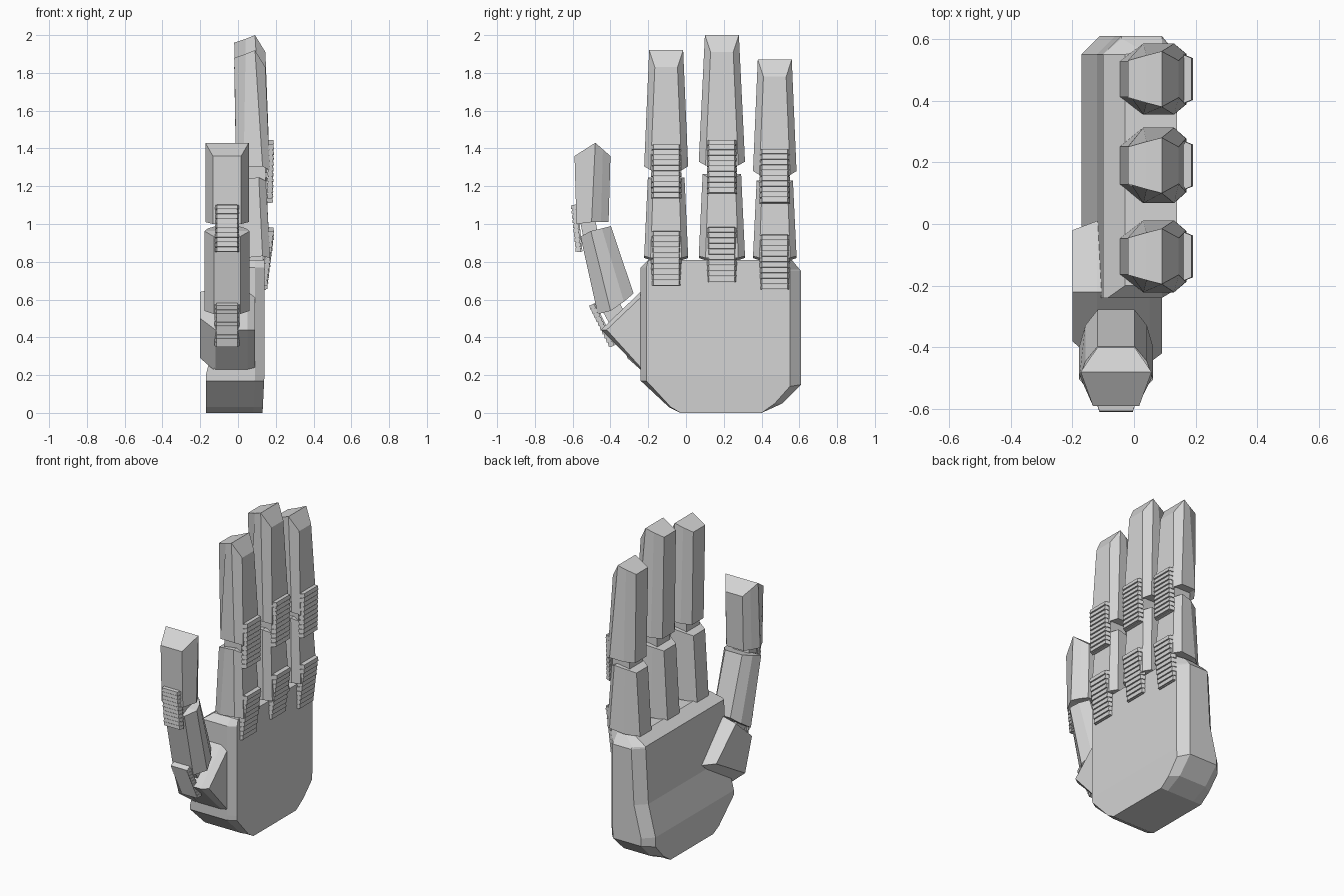
import bpy, bmesh, math
from mathutils import Vector, Matrix

if "Cube" in bpy.data.objects:
    bpy.data.objects.remove(bpy.data.objects["Cube"])

grey = bpy.data.materials.new("light_grey")
grey.diffuse_color = (0.66, 0.66, 0.66, 1)
grey.use_nodes = True
grey.node_tree.nodes["Principled BSDF"].inputs["Base Color"].default_value = grey.diffuse_color


def finish(name, bm):
    bmesh.ops.recalc_face_normals(bm, faces=bm.faces)
    me = bpy.data.meshes.new(name)
    bm.to_mesh(me)
    bm.free()
    me.materials.append(grey)
    ob = bpy.data.objects.new(name, me)
    bpy.context.collection.objects.link(ob)
    return ob


def frame(origin, out, along):
    """Matrix with local x = outward (knuckle side), z = along the finger."""
    along = Vector(along).normalized()
    out = Vector(out)
    out = (out - along * out.dot(along)).normalized()
    side = along.cross(out)
    m = Matrix((out, side, along)).transposed().to_4x4()
    m.translation = origin
    return m


def bridge(bm, rings):
    """Skin a list of equal-length vertex rings."""
    for a, b in zip(rings, rings[1:]):
        n = len(a)
        for i in range(n):
            j = (i + 1) % n
            bm.faces.new((a[i], a[j], b[j], b[i]))


def segment(name, mat, base, tip):
    """Faceted finger bone; each end is four mirrored points (out, half width, along)."""
    bm = bmesh.new()
    rings = []
    for end in (base, tip):
        lo = [bm.verts.new(mat @ Vector((x, -w, z))) for x, w, z in end]
        hi = [bm.verts.new(mat @ Vector((x, w, z))) for x, w, z in end]
        for i in range(3):
            bm.faces.new((lo[i], lo[i + 1], hi[i + 1], hi[i]))
        rings.append(lo + hi[::-1])
    bridge(bm, rings)
    return finish(name, bm)


def add_box(bm, mat, center, size, taper=1.0):
    """Box whose outward (+x) side may be narrowed."""
    geo = bmesh.ops.create_cube(bm, size=1)
    for v in geo["verts"]:
        if v.co.x > 0:
            v.co.y *= taper
        v.co = mat @ (Vector(center) + v.co * Vector(size))


def ribbed_strip(name, low, high, out, half, ribs=10):
    """Flexible joint cover: a spine with overlapping ribs that narrow outward."""
    low, high = Vector(low), Vector(high)
    length = (high - low).length
    mat = frame(low, out, high - low)
    bm = bmesh.new()
    add_box(bm, mat, (-0.022, 0, length / 2), (0.03, 2 * half - 0.02, length))
    step = length / ribs
    for i in range(ribs):
        tilt = Matrix.Translation((-0.016, 0, (i + 0.5) * step)) @ Matrix.Rotation(math.radians(-12), 4, 'Y')
        add_box(bm, mat @ tilt, (0, 0, 0), (0.03, 2 * half, step * 0.85), 0.85)
    return finish(name, bm)


def joint_core(name, center, size, tilt=0):
    bm = bmesh.new()
    add_box(bm, Matrix.Translation(center) @ Matrix.Rotation(tilt, 4, 'X'), (0, 0, 0), size)
    return finish(name, bm)


# Palm: stacked outlines (y, z), chamfered on the little-finger side and back
outer = [(-0.03, 0), (0.40, 0), (0.51, 0.05), (0.61, 0.15), (0.61, 0.75), (0.56, 0.81),
         (-0.20, 0.81), (-0.24, 0.77), (-0.24, 0.17), (-0.09, 0.03)]
inner = [(-0.03, 0), (0.40, 0), (0.47, 0.05), (0.55, 0.14), (0.55, 0.75), (0.55, 0.81),
         (-0.20, 0.81), (-0.21, 0.77), (-0.21, 0.17), (-0.08, 0.03)]
face = inner[:7] + outer[7:]
bm = bmesh.new()
rings = [[bm.verts.new((x, y, z)) for y, z in ring]
         for x, ring in ((0.14, inner), (0.09, outer), (-0.11, outer), (-0.17, face))]
bridge(bm, rings)
bm.faces.new(rings[0])
bm.faces.new(rings[-1])
for cut in (0.2, 0.4, 0.76):
    bmesh.ops.bisect_plane(bm, geom=bm.verts[:] + bm.edges[:] + bm.faces[:], dist=1e-5,
                           plane_co=(0, 0, cut), plane_no=(0, 0, 1))
# Lean the gripping face back towards the fingers, with a bevelled top rim
lean = [(0, 0), (0.2, 0), (0.4, 0.05), (0.76, 0.07), (0.82, 0.155)]
for v in bm.verts:
    z = v.co.z
    if v.co.x < -0.05:
        for (z0, s0), (z1, s1) in zip(lean, lean[1:]):
            if z0 <= z <= z1:
                v.co.x += s0 + (s1 - s0) * (z - z0) / (z1 - z0)
                break
    elif z < 0.2:
        v.co.x -= 0.05 * (0.2 - z)
finish("palm", bm)

# Fingers: y centre, tip height, joint height shift, width factor
for name, y, tip_z, dz, k in (("index", -0.105, 1.92, -0.025, 0.97),
                              ("middle", 0.19, 2.0, 0.0, 1.02),
                              ("little", 0.47, 1.87, -0.05, 0.96)):
    mat = frame((0, y, 0), (1, 0, 0), (0, 0, 1))
    b, t = 1.33 + dz, 1.265 + dz * 0.7
    segment(name + "_lower_segment", mat,
            [(-0.045, 0.06 * k, 0.80), (0.03, 0.12 * k, 0.82), (0.13, 0.12 * k, 0.83), (0.17, 0.085 * k, 0.82)],
            [(-0.02, 0.06 * k, t - 0.03), (0.04, 0.09 * k, t - 0.01), (0.11, 0.10 * k, t), (0.148, 0.07 * k, t - 0.02)])
    segment(name + "_tip_segment", mat,
            [(-0.01, 0.06 * k, b - 0.02), (0.03, 0.12 * k, b), (0.13, 0.12 * k, b), (0.168, 0.085 * k, b - 0.02)],
            [(-0.02, 0.06, tip_z - 0.04), (0.04, 0.077, tip_z - 0.02), (0.09, 0.09, tip_z), (0.145, 0.06, tip_z - 0.09)])
    joint_core(name + "_middle_joint", (0.085, y, b - 0.03), (0.12, 0.13, 0.16))
    joint_core(name + "_knuckle_joint", (0.07, y, 0.82), (0.12, 0.12, 0.12))
    ribbed_strip(name + "_middle_cover", (0.185, y, 1.16 + dz), (0.19, y, 1.445 + dz), (1, 0, 0), 0.08)
    ribbed_strip(name + "_knuckle_cover", (0.155, y, 0.69 + dz * 0.8), (0.192, y, 0.98 + dz * 0.8), (1, 0, 0), 0.08)

# Thumb base: diagonal block with its gripping side inset
block = [(-0.45, 0.44), (-0.22, 0.66), (0.01, 0.44), (-0.23, 0.22)]
back_side = [(-0.42, 0.44), (-0.22, 0.63), (0.01, 0.44), (-0.23, 0.23)]
grip_side = [(-0.38, 0.50), (-0.22, 0.64), (-0.02, 0.46), (-0.31, 0.29)]
bm = bmesh.new()
rings = [[bm.verts.new((x, y, z)) for y, z in pts]
         for x, pts in ((0.09, back_side), (0.05, block), (-0.12, block), (-0.20, grip_side))]
bridge(bm, rings)
bm.faces.new(rings[0])
bm.faces.new(rings[-1])
finish("thumb_base", bm)

# Thumb bones
cx = -0.058
mat = frame((cx, -0.38, 0.545), (0, -1, 0), (0, -0.105, 0.425))
segment("thumb_lower_segment", mat,
        [(-0.12, 0.06, 0.06), (-0.06, 0.10, 0.03), (0.02, 0.12, 0.0), (0.09, 0.07, 0.0)],
        [(-0.09, 0.06, 0.435), (-0.04, 0.10, 0.435), (0.02, 0.12, 0.435), (0.08, 0.07, 0.42)])
mat = frame((cx, -0.48, 1.0), (0, -1, 0), (0, 0, 1))
segment("thumb_tip_segment", mat,
        [(-0.07, 0.06, 0.01), (-0.03, 0.09, 0.01), (0.02, 0.115, 0.01), (0.10, 0.075, 0.0)],
        [(-0.08, 0.06, 0.36), (-0.04, 0.088, 0.395), (0.0, 0.115, 0.43), (0.11, 0.075, 0.36)])
joint_core("thumb_middle_joint", (cx, -0.515, 0.99), (0.11, 0.08, 0.12), 0.2)
joint_core("thumb_knuckle_joint", (cx, -0.38, 0.53), (0.12, 0.10, 0.12), 0.5)
ribbed_strip("thumb_middle_cover", (cx, -0.585, 0.85), (cx, -0.61, 1.10), (0, -1, 0), 0.064)
ribbed_strip("thumb_knuckle_cover", (cx, -0.405, 0.345), (cx, -0.515, 0.565), (0, -1, 0), 0.066)
